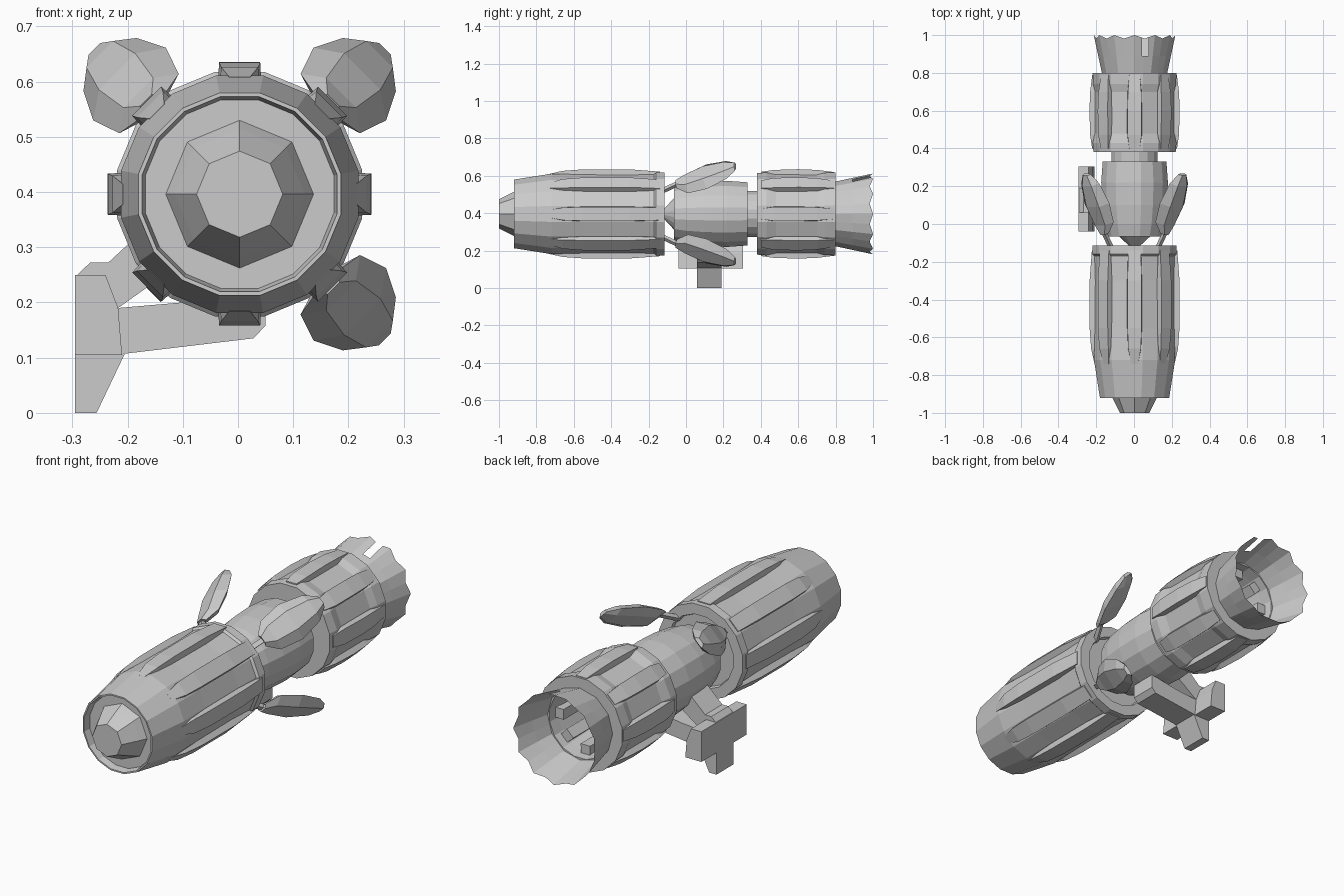
import bpy, bmesh
from math import sin, cos, pi, radians
from mathutils import Vector

if "Cube" in bpy.data.objects:
    bpy.data.objects.remove(bpy.data.objects["Cube"], do_unlink=True)

CX, CZ = 0.003, 0.396          # long axis of the craft

grey = bpy.data.materials.new("hull_grey")
grey.use_nodes = True
grey.diffuse_color = (0.6, 0.6, 0.6, 1)
grey.node_tree.nodes["Principled BSDF"].inputs["Base Color"].default_value = (0.6, 0.6, 0.6, 1)


def finish(name, bm):
    bmesh.ops.recalc_face_normals(bm, faces=bm.faces)
    mesh = bpy.data.meshes.new(name)
    bm.to_mesh(mesh)
    bm.free()
    mesh.materials.append(grey)
    obj = bpy.data.objects.new(name, mesh)
    bpy.context.collection.objects.link(obj)
    return obj


def polar(angle, r, y, t=0.0):
    """Point at radius r round the axis, shifted t sideways."""
    return Vector((CX + r * cos(angle) - t * sin(angle), y,
                   CZ + r * sin(angle) + t * cos(angle)))


def add_loft(bm, rings, caps=True):
    rows = [[bm.verts.new(p) for p in ring] for ring in rings]
    n = len(rows[0])
    for a, b in zip(rows, rows[1:]):
        for i in range(n):
            j = (i + 1) % n
            bm.faces.new((a[i], a[j], b[j], b[i]))
    if caps:
        bm.faces.new(rows[0])
        bm.faces.new(rows[-1])


def lathe(name, profile, sides, phase=0.0):
    bm = bmesh.new()
    add_loft(bm, [[polar(phase + 2 * pi * i / sides, r, y) for i in range(sides)]
                  for y, r in profile])
    return finish(name, bm)


def ribs(name, rows, base):
    """Eight tapering ribs; rows hold y, outer radius, half width."""
    bm = bmesh.new()
    for k in range(8):
        a = k * pi / 4
        add_loft(bm, [[polar(a, base, y, -w), polar(a, r, y, -w * 0.93),
                       polar(a, r, y, w * 0.93), polar(a, base, y, w)]
                      for y, r, w in rows])
    return finish(name, bm)


def prism(name, outline, y0, y1):
    bm = bmesh.new()
    add_loft(bm, [[(x, y, z) for x, z in outline] for y in (y0, y1)])
    return finish(name, bm)


# Front hull with recessed rim and back plate
half = pi / 16
lathe("front_hull", [(-0.885, 0.12), (-0.885, 0.174), (-0.92, 0.18), (-0.92, 0.187),
                     (-0.72, 0.219), (-0.55, 0.214), (-0.3, 0.212), (-0.17, 0.216),
                     (-0.16, 0.226), (-0.115, 0.226), (-0.115, 0.175),
                     (-0.13, 0.17)], 16, half)
ribs("front_hull_ribs", [(-0.74, 0.212, 0.02), (-0.66, 0.23, 0.036), (-0.55, 0.238, 0.04),
                         (-0.3, 0.238, 0.04), (-0.14, 0.226, 0.036)], 0.19)
lathe("nose_cone", [(-0.88, 0.136), (-0.92, 0.118), (-1.0, 0.078)], 8, pi / 2)

# Middle pod, its front tip and the rear neck
lathe("middle_pod", [(-0.13, 0.02), (-0.115, 0.03), (-0.065, 0.085), (-0.065, 0.145),
                     (0.0, 0.162), (0.1, 0.175), (0.22, 0.18), (0.33, 0.172)], 16, half)
lathe("neck", [(0.32, 0.125), (0.39, 0.125)], 16, half)

# Rear hull with a deep recess at the back
lathe("rear_hull", [(0.38, 0.12), (0.38, 0.222), (0.43, 0.226), (0.48, 0.214),
                    (0.7, 0.213), (0.74, 0.224), (0.8, 0.226), (0.8, 0.165),
                    (0.74, 0.16), (0.58, 0.14)], 16, half)
ribs("rear_hull_ribs", [(0.4, 0.225, 0.03), (0.47, 0.235, 0.04), (0.6, 0.239, 0.04),
                        (0.7, 0.235, 0.038), (0.79, 0.224, 0.03)], 0.19)
ribs("recess_teeth", [(0.585, 0.15, 0.025), (0.76, 0.16, 0.025)], 0.115)

# Flared exhaust bell: a thin sheet with a scalloped rim and one slot
bm = bmesh.new()
inner, outer = [], []
for i in range(24):
    a = i * pi / 12
    flat = 1 if i % 2 == 0 else cos(pi / 12)
    inner.append(polar(a, 0.172 * flat, 0.795))
    outer.append(polar(a, 0.216 * flat, 1.0 if i % 2 == 0 else 0.982))
add_loft(bm, [inner, outer], caps=False)
for co, no in (((0.042, 0, 0), (1, 0, 0)), ((0.078, 0, 0), (1, 0, 0)), ((0, 0.89, 0), (0, 1, 0))):
    bmesh.ops.bisect_plane(bm, geom=bm.verts[:] + bm.edges[:] + bm.faces[:],
                           plane_co=co, plane_no=no)
slot = [f for f in bm.faces
        if 0.042 < f.calc_center_median().x < 0.078
        and f.calc_center_median().y > 0.89 and f.calc_center_median().z > CZ]
bmesh.ops.delete(bm, geom=slot, context='FACES')
finish("exhaust_bell", bm)

# Three leaf-shaped fins on struts, one on each free diagonal
leaf = [(-0.05, 0.232, 0.03, 0.012), (0.01, 0.24, 0.076, 0.028), (0.11, 0.29, 0.093, 0.034),
        (0.215, 0.34, 0.068, 0.026), (0.262, 0.365, 0.03, 0.01)]
for name, deg in (("upper_left", 45), ("upper_right", 135), ("lower_left", -45)):
    a = radians(deg)
    bm = bmesh.new()
    add_loft(bm, [[polar(a, r - 0.008, y, -w), polar(a, r + t * 0.7, y - t * 0.6, -w * 0.5),
                   polar(a, r + t * 0.7, y - t * 0.6, w * 0.5), polar(a, r - 0.008, y, w),
                   polar(a, r - t * 0.7, y + t * 0.6, w * 0.5),
                   polar(a, r - t * 0.7, y + t * 0.6, -w * 0.5)] for y, r, w, t in leaf])
    finish(name + "_fin", bm)
    bm = bmesh.new()
    s = 0.011
    add_loft(bm, [[polar(a, r - s, y, -s), polar(a, r + s, y, -s),
                   polar(a, r + s, y, s), polar(a, r - s, y, s)]
                  for y, r in ((-0.125, 0.175), (-0.03, 0.238))])
    finish(name + "_fin_strut", bm)

# Side bracket: crossbar, foot and two arms back to the pod
prism("bracket_crossbar", [(-0.295, 0.105), (-0.21, 0.105), (-0.217, 0.19),
                           (-0.24, 0.25), (-0.295, 0.25)], -0.04, 0.305)
prism("bracket_foot", [(-0.295, 0.0), (-0.256, 0.0), (-0.205, 0.107),
                       (-0.295, 0.107)], 0.06, 0.19)
prism("bracket_upper_arm", [(-0.293, 0.248), (-0.268, 0.272), (-0.235, 0.272),
                            (-0.14, 0.36), (-0.09, 0.28), (-0.217, 0.19)], 0.06, 0.19)
prism("bracket_lower_arm", [(-0.215, 0.106), (0.028, 0.135), (0.05, 0.158), (0.05, 0.225),
                            (-0.1, 0.2), (-0.217, 0.19)], 0.06, 0.19)
